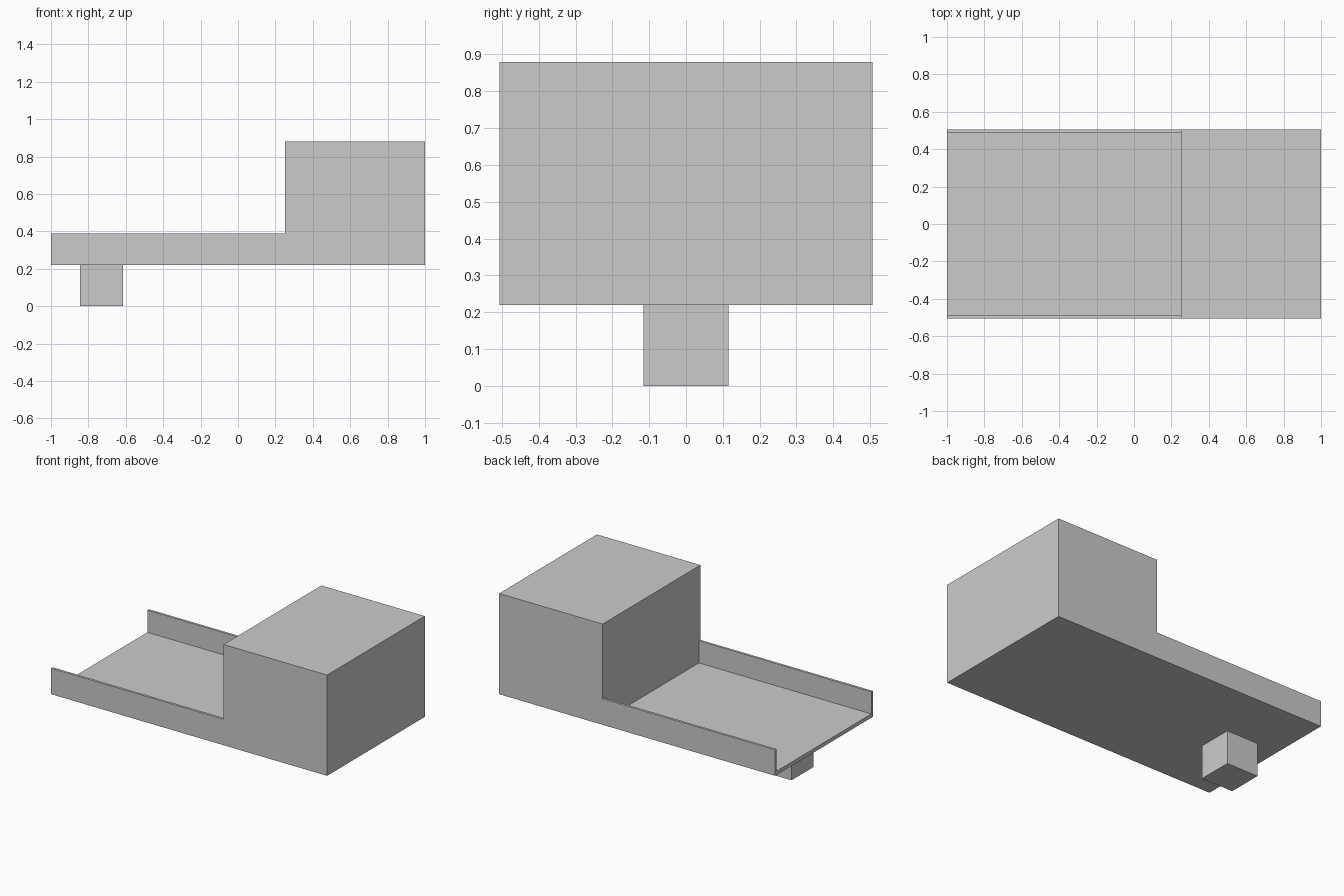
import bpy

if "Cube" in bpy.data.objects:
    bpy.data.objects.remove(bpy.data.objects["Cube"])

# single flat colour
grey = bpy.data.materials.new("light_grey")
grey.diffuse_color = (0.6, 0.6, 0.6, 1)
grey.use_nodes = True
grey.node_tree.nodes["Principled BSDF"].inputs["Base Color"].default_value = grey.diffuse_color


def box(name, x, y, z):
    """Box spanning the given (min, max) ranges."""
    spans = (x, y, z)
    bpy.ops.mesh.primitive_cube_add(size=1, location=[(a + b) / 2 for a, b in spans])
    ob = bpy.context.object
    ob.name = name
    ob.scale = [b - a for a, b in spans]
    bpy.ops.object.transform_apply(location=False, rotation=False, scale=True)
    ob.data.materials.append(grey)
    return ob


W = 0.506       # half width
BASE = 0.22     # underside height
STEP = 0.25     # where the bed meets the cabin

# tall cabin block
box("cabin", (STEP, 1), (-W, W), (BASE, 0.88))

# thin open bed
box("bed_floor", (-1, STEP), (-W, W), (BASE, BASE + 0.025))

# low walls along both edges of the bed
for name, side in (("front_side_wall", -1), ("back_side_wall", 1)):
    y = sorted((side * W, side * (W - 0.016)))
    box(name, (-1, STEP), y, (BASE + 0.025, 0.39))

# support block under the bed
box("support_block", (-0.845, -0.615), (-0.115, 0.115), (0, BASE))
